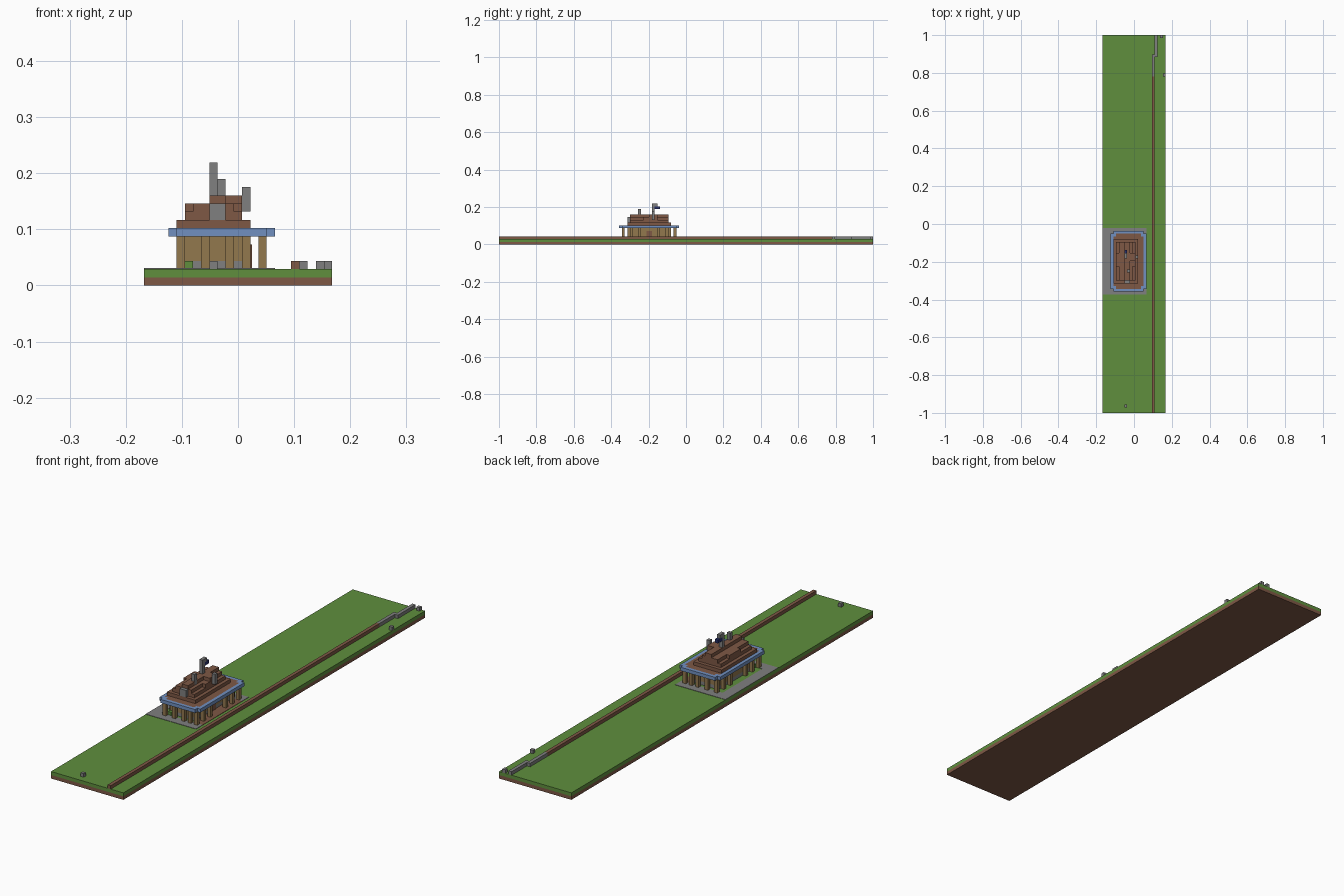
import bpy
import bmesh

cube = bpy.data.objects.get("Cube")
if cube:
    bpy.data.objects.remove(cube)

U = 2 / 137          # one block
NX, NY = 23, 137     # ground size in blocks


def material(name, r, g, b):
    m = bpy.data.materials.new(name)
    m.use_nodes = True
    m.diffuse_color = (r, g, b, 1)
    m.node_tree.nodes["Principled BSDF"].inputs["Base Color"].default_value = (r, g, b, 1)
    return m


grass = material("grass green", 0.115, 0.275, 0.048)
brown = material("earth brown", 0.21, 0.098, 0.06)
tan = material("timber tan", 0.287, 0.188, 0.076)
blue = material("eave blue", 0.165, 0.28, 0.53)
grey = material("stone grey", 0.215, 0.215, 0.215)
navy = material("lantern navy", 0.02, 0.03, 0.15)


def blocks(name, mat, *boxes):
    """One object from boxes, each given as block ranges (x0, x1, y0, y1, z0, z1)."""
    bm = bmesh.new()
    for x0, x1, y0, y1, z0, z1 in boxes:
        cell = bmesh.ops.create_cube(bm, size=1)["verts"]
        for v in cell:
            v.co = (((x1 if v.co.x > 0 else x0) - NX / 2) * U,
                    ((y1 if v.co.y > 0 else y0) - NY / 2) * U,
                    (z1 if v.co.z > 0 else z0) * U)
    mesh = bpy.data.meshes.new(name)
    bm.to_mesh(mesh)
    bm.free()
    mesh.materials.append(mat)
    obj = bpy.data.objects.new(name, mesh)
    bpy.context.collection.objects.link(obj)
    return obj


def column(x, y, z0, z1):
    return (x, x + 1, y, y + 1, z0, z1)


# Ground
blocks("soil", brown, (0, NX, 0, NY, 0, 1))
blocks("lawn", grass, (0, NX, 0, NY, 1, 2))

# Paving around the house, with a grass strip left open on one side
T = 2.1
blocks("paving", grey, (0, 3, 43, 67, 2, T), (3, 16, 43, 46, 2, T), (3, 16, 64, 67, 2, T))
blocks("porch_floor", brown, (13, 16, 46, 64, 2, T))

# Boundary wall and loose stones
blocks("boundary_wall", brown, (18, 19, 0, 122, 2, 3))
blocks("stone_wall", grey, (18, 19, 122, 130, 2, 3), (19, 20, 129, NY, 2, 3))
blocks("loose_stones", grey, *[column(x, y, 2, 3) for x, y in ((8, 2), (21, 136), (22, 122))])

# House walls on a stone base
blocks("foundation", grey, (5, 13, 47, 63, 2, 3))
blocks("house_walls", tan, (5, 13, 47, 63, 3, 6))
blocks("door", brown, (13, 13.2, 54, 56, 2, 5))
blocks("bush", grass, column(5, 46, 2, 3))

# Posts carrying the eaves
spots = {(x, y) for x in (4, 7, 10, 12, 14) for y in (45, 64)}
spots |= {(x, y) for x in (4, 14) for y in (48, 51, 58, 61)}
blocks("posts", tan, *[column(x, y, 2, 6) for x, y in sorted(spots)])

# Eaves with notched corners
blocks("eaves", blue,
       (4, 15, 44, 45, 6, 7), (4, 15, 65, 66, 6, 7),
       (3, 4, 45, 65, 6, 7), (15, 16, 45, 65, 6, 7),
       *[column(x, y, 6, 7) for x in (4, 14) for y in (45, 64)])
blocks("roof_deck", brown, (5, 14, 45, 65, 6, 7), (4, 5, 46, 64, 6, 7), (14, 15, 46, 64, 6, 7))

# Stepped roof with a cross gable
blocks("roof_base", brown, (4, 13, 47, 63, 7, 8))
blocks("roof_step", brown, (5, 12, 48, 62, 8, 9))
blocks("roof_upper", brown, (6, 11, 48, 62, 9, 10), (5, 12, 53, 58, 9, 10))
blocks("roof_ridge", brown, (8, 10, 48, 62, 10, 11), (10, 12, 55, 58, 10, 11))

# Chimneys and stonework
blocks("gable_stone", grey, (8, 10, 47, 48, 8, 10))
blocks("front_chimney", grey, column(9, 51, 10, 13))
blocks("side_chimney", grey, column(12, 56, 9, 12))

# Lantern hanging from a pole
blocks("lantern_pole", grey, column(8, 56, 11, 15), (8, 9, 57, 58, 14, 15))
blocks("lantern", navy, (8, 9, 57, 59, 13, 14))
